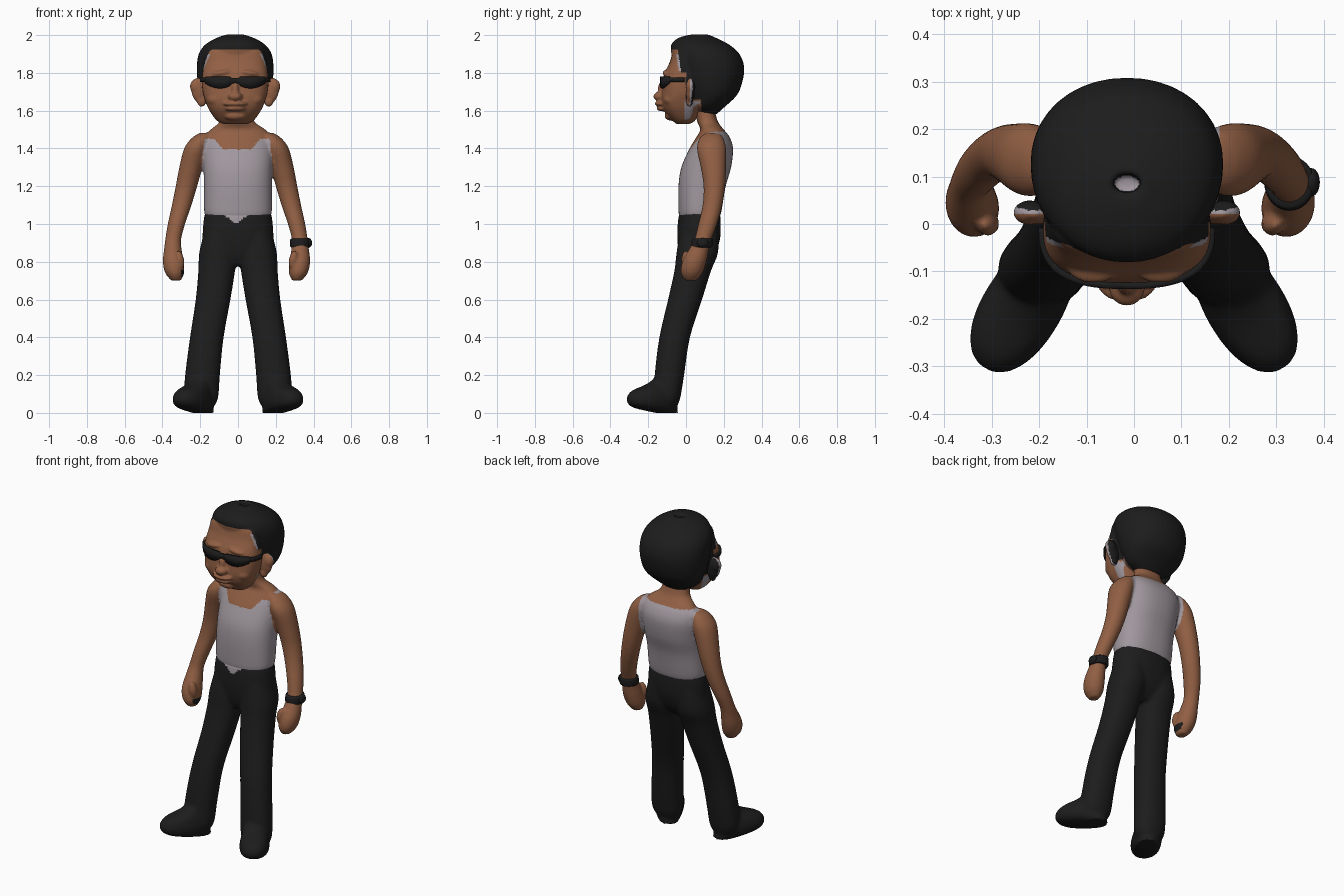
import bpy, bmesh, math
from mathutils import Matrix

if "Cube" in bpy.data.objects:
    bpy.data.objects.remove(bpy.data.objects["Cube"])


def material(name, r, g, b):
    m = bpy.data.materials.new(name)
    m.use_nodes = True
    m.diffuse_color = (r, g, b, 1)
    m.node_tree.nodes["Principled BSDF"].inputs["Base Color"].default_value = (r, g, b, 1)
    return m


SKIN = material("brown skin", 0.285, 0.115, 0.057)
BLACK = material("soft black", 0.012, 0.012, 0.012)
GREY = material("grey cotton", 0.35, 0.31, 0.34)
MATS = (SKIN, BLACK, GREY)
SKIN_I, BLACK_I, GREY_I = range(3)


def spline(rows, steps=4):
    """Smooth interpolation through rows of numbers."""
    out = []
    for i in range(len(rows) - 1):
        a, b, c, d = (rows[max(0, min(len(rows) - 1, i + k))] for k in (-1, 0, 1, 2))
        for s in range(steps):
            t = s / steps
            out.append([q + t / 2 * (r - p + t * (2 * p - 5 * q + 4 * r - w + t * (3 * (q - r) + w - p)))
                        for p, q, r, w in zip(a, b, c, d)])
    return out + [list(rows[-1])]


def power(v, e):
    return math.copysign(abs(v) ** e, v)


def loft(bm, rings, yaw=0, square=2.0, segs=40):
    """Closed body through level rings of (x, y, z, half width, half depth)."""
    rows = []
    ca, sa = math.cos(yaw), math.sin(yaw)
    for x, y, z, rx, ry in spline(rings):
        row = []
        for j in range(segs):
            t = math.tau * j / segs
            u = rx * power(math.cos(t), 2 / square)
            v = ry * power(math.sin(t), 2 / square)
            row.append(bm.verts.new((x + u * ca - v * sa, y + u * sa + v * ca, z)))
        rows.append(row)
    for a, b in zip(rows, rows[1:]):
        for j in range(segs):
            k = (j + 1) % segs
            bm.faces.new((a[j], a[k], b[k], b[j]))
    bm.faces.new(rows[0][::-1])
    bm.faces.new(rows[-1])


def ball(bm, centre, radii, tilt=0):
    mat = Matrix.Translation(centre) @ Matrix.Rotation(tilt, 4, 'Y') @ Matrix.Diagonal((*radii, 1))
    bmesh.ops.create_uvsphere(bm, u_segments=24, v_segments=16, radius=1, matrix=mat)


def finish(name, bm, rule, voxel=0, smooth=0):
    """Make the object, fuse its volumes, and colour its faces by a rule."""
    bmesh.ops.recalc_face_normals(bm, faces=bm.faces)
    me = bpy.data.meshes.new(name)
    bm.to_mesh(me)
    bm.free()
    ob = bpy.data.objects.new(name, me)
    bpy.context.collection.objects.link(ob)
    if voxel:
        mod = ob.modifiers.new("fuse", 'REMESH')
        mod.mode = 'VOXEL'
        mod.voxel_size = voxel
        mod = ob.modifiers.new("soften", 'SMOOTH')
        mod.factor, mod.iterations = 0.5, smooth
        deps = bpy.context.evaluated_depsgraph_get()
        baked = bpy.data.meshes.new_from_object(ob.evaluated_get(deps))
        ob.modifiers.clear()
        ob.data = me = baked
    me.materials.clear()
    for m in MATS:
        me.materials.append(m)
    for p in me.polygons:
        p.use_smooth = True
        p.material_index = rule(p.center, p.normal)
    return ob


# Trousers and shoes
bm = bmesh.new()
loft(bm, [(0, .045, .78, .10, .06), (0, .058, .84, .165, .095), (0, .067, .92, .187, .113),
          (0, .07, 1.0, .184, .114), (0, .072, 1.06, .176, .108)], square=2.3)
for s in (1, -1):
    loft(bm, [(s * .095, .07, .97, .08, .10), (s * .105, .06, .85, .1, .11),
              (s * .113, .035, .75, .097, .097), (s * .132, -.005, .6, .092, .09),
              (s * .165, -.06, .4, .089, .081), (s * .188, -.088, .2, .092, .078),
              (s * .195, -.1, .08, .09, .07), (s * .19, -.1, .03, .06, .05)], square=2.2)
    loft(bm, [(s * .185, -.1, 0, .055, .06), (s * .228, -.165, .03, .077, .13),
              (s * .237, -.177, .07, .084, .15), (s * .231, -.168, .115, .074, .135),
              (s * .205, -.13, .15, .06, .09), (s * .187, -.1, .19, .05, .06)],
         yaw=s * .55, square=2.2)
finish("trousers_and_shoes", bm,
       lambda c, n: GREY_I if c.y < .02 and c.z > 1.0 + .8 * abs(c.x + .01) else BLACK_I, .01, 6)

# Torso, neck and arms
bm = bmesh.new()
loft(bm, [(0, .07, 1.0, .15, .09), (0, .072, 1.04, .172, .108), (0, .075, 1.08, .18, .115),
          (0, .085, 1.2, .18, .125), (0, .107, 1.3, .183, .132), (0, .134, 1.4, .185, .115),
          (0, .143, 1.46, .175, .088), (0, .138, 1.5, .145, .062), (-.005, .115, 1.54, .094, .055),
          (-.01, .1, 1.6, .082, .052), (-.01, .09, 1.65, .08, .05)], square=2.3)
for s in (1, -1):
    o = -.008
    loft(bm, [(s * .165 + o, .14, 1.482, .03, .035), (s * .185 + o, .135, 1.455, .052, .062),
              (s * .212 + o, .135, 1.4, .065, .077), (s * .241 + o, .145, 1.3, .062, .067),
              (s * .265 + o, .15, 1.2, .057, .057), (s * .29 + o, .14, 1.1, .052, .052),
              (s * .318 + o, .115, 1.0, .046, .05), (s * .335 + o, .09, .92, .042, .045),
              (s * .337 + o, .07, .87, .046, .052), (s * .335 + o, .044, .8, .055, .064),
              (s * .327 + o, .03, .74, .05, .057), (s * .32 + o, .025, .7, .025, .03)])
    ball(bm, (s * .3 + o, 0, .81), (.023, .025, .05), s * .2)  # thumb


def vest_rule(c, n):
    x = abs(c.x + .004)
    if c.x < 0 and .72 < c.z < .755 and n.x > .75:
        return BLACK_I
    if c.y < .125:
        side = .188 if c.z < 1.3 else .188 - .1 * (c.z - 1.3)
        neck = min(1.45, 1.395 + max(0, x - .075) * 1.2)
    else:
        side, neck = .186, 1.488
    return GREY_I if x < side and .99 < c.z < neck else SKIN_I


finish("upper_body", bm, vest_rule, .008, 6)

# Head: rounded skull of hair, with a small well in the crown, and the face in front
CX = -.015


def profile(rows):
    return [(CX, (f + b) / 2, z, rx, (b - f) / 2) for z, rx, f, b in rows]


bm = bmesh.new()
loft(bm, profile([(1.58, .07, .08, .16), (1.62, .14, .02, .205), (1.68, .18, 0, .268),
                  (1.75, .198, -.03, .298), (1.83, .203, -.06, .308), (1.9, .193, -.077, .283),
                  (1.95, .158, -.078, .228), (1.985, .098, -.04, .16), (2.003, .042, .03, .115),
                  (1.998, .03, .064, .106), (1.97, .028, .066, .104), (1.96, .027, .067, .103)]),
     square=2.1)
loft(bm, profile([(1.53, .065, -.05, .02), (1.55, .1, -.075, .05), (1.6, .136, -.115, .07),
                  (1.65, .158, -.13, .08), (1.7, .172, -.128, .1), (1.76, .177, -.122, .1),
                  (1.8, .173, -.113, .1), (1.86, .165, -.085, .1), (1.92, .15, -.068, .08),
                  (1.95, .1, -.04, .06)]), square=2.7)
ball(bm, (CX, -.135, 1.675), (.038, .038, .026))  # nose tip
ball(bm, (CX, -.118, 1.71), (.022, .032, .05))    # nose bridge
ball(bm, (CX, -.12, 1.637), (.066, .046, .017))   # upper lip
ball(bm, (CX, -.112, 1.611), (.056, .045, .015))  # lower lip
ball(bm, (CX, -.078, 1.573), (.06, .035, .026))   # chin
for s in (1, -1):
    ball(bm, (CX + s * .07, -.085, 1.8), (.06, .04, .018), s * .15)    # brow
    ball(bm, (CX + s * .095, -.075, 1.66), (.055, .045, .04))          # cheek


def head_rule(c, n):
    if 1.94 < c.z < 1.988 and abs(c.x - CX) < .03 and .06 < c.y < .11 and n.z > .4:
        return GREY_I
    if c.z < 1.65 and -.01 < c.y < .075 and abs(n.x) > .7:
        return GREY_I
    if c.z > 1.8:
        edge = -.025 - (c.z - 1.8) * .15
    else:
        edge = 0 if c.z > 1.66 else .08
    if 1.81 < c.z < 1.9 and edge - .012 < c.y < edge:
        return GREY_I
    return SKIN_I if c.z < 1.925 and c.y < edge else BLACK_I


finish("head", bm, head_rule, .006, 4)

# Ears
for s, side in ((1, "left"), (-1, "right")):
    bm = bmesh.new()
    ball(bm, (CX + s * .19, .022, 1.705), (.042, .023, .07), s * .2)
    ball(bm, (CX + s * .205, .024, 1.725), (.034, .026, .042), s * .2)
    ball(bm, (CX + s * .178, .018, 1.65), (.024, .018, .03))
    finish(side + "_ear", bm,
           lambda c, n: SKIN_I if n.y < -.15 else BLACK_I if n.y > .55 else GREY_I, .006, 3)

# Wraparound sunglasses, hugging the face
bm = bmesh.new()
cols = []
for i in range(81):
    t = math.pi * (i / 80 - .5)
    u, v = power(math.sin(t), .74), abs(math.cos(t)) ** .74
    x = .179 * u
    a = abs(x)
    if a < .018:
        low, high = 1.745, 1.773
    elif a < .155:
        low, high = 1.718 + .03 * ((a - .08) / .08) ** 2, 1.78
    else:
        low, high = 1.752, 1.775
    y = -.008 - .122 * v
    cols.append([bm.verts.new((CX + x, y, z)) for z in (low, high)])
for p, q in zip(cols, cols[1:]):
    bm.faces.new((p[0], q[0], q[1], p[1]))
glasses = finish("sunglasses", bm, lambda c, n: BLACK_I)
mod = glasses.modifiers.new("thickness", 'SOLIDIFY')
mod.thickness, mod.offset = .014, 0

# Wristwatch on the left arm
bm = bmesh.new()
loft(bm, [(.327, .083, .876, .044, .048), (.328, .084, .882, .052, .056),
          (.328, .087, .916, .052, .056), (.327, .09, .923, .044, .048)])
ball(bm, (.374, .088, .9), (.018, .03, .026))
finish("wristwatch", bm, lambda c, n: BLACK_I)
